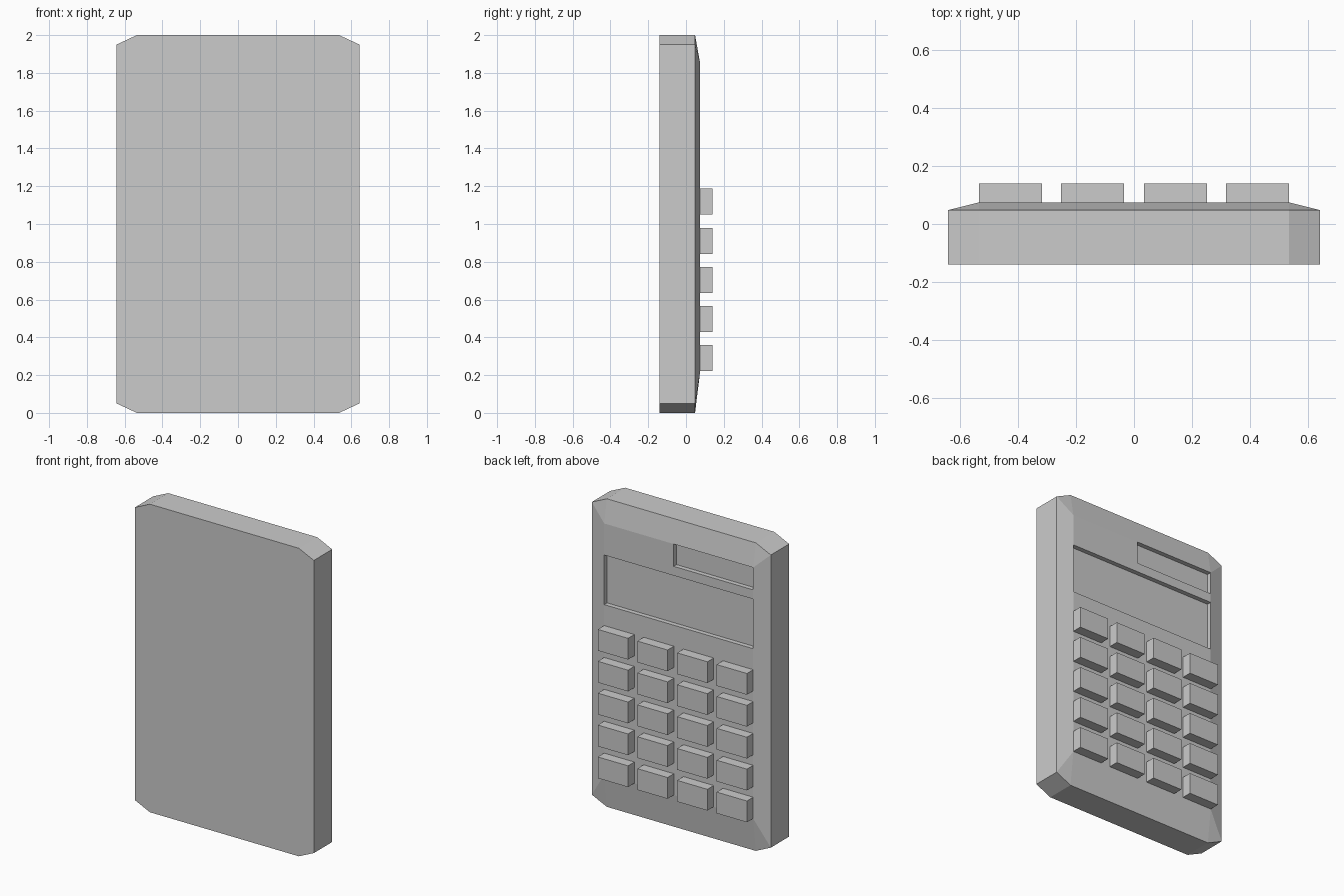
import bpy, bmesh
from mathutils import Vector

if "Cube" in bpy.data.objects:
    bpy.data.objects.remove(bpy.data.objects["Cube"])

W, IN = 0.643, 0.535            # half width of the body and of its raised face
BACK, RIM, FACE = -0.14, 0.048, 0.075
Z0, Z1 = 0.22, 1.85             # raised face bottom and top
RECESS = 0.03


def add_object(name, bm):
    bmesh.ops.recalc_face_normals(bm, faces=bm.faces)
    mesh = bpy.data.meshes.new(name)
    bm.to_mesh(mesh)
    bm.free()
    obj = bpy.data.objects.new(name, mesh)
    bpy.context.collection.objects.link(obj)
    return obj


# Body: octagonal slab with a bevelled face
bm = bmesh.new()
outline = [(-IN, 0), (IN, 0), (W, 0.05), (W, 1.95),
           (IN, 2), (-IN, 2), (-W, 1.95), (-W, 0.05)]
back = [bm.verts.new((x, BACK, z)) for x, z in outline]
rim = [bm.verts.new((x, RIM, z)) for x, z in outline]
a, b, c, d = [bm.verts.new((x, FACE, z))
              for x, z in ((-IN, Z0), (IN, Z0), (IN, Z1), (-IN, Z1))]
bm.faces.new(back)
bm.faces.new((a, b, c, d))
inner = [a, b, b, c, c, d, d, a]
for i in range(8):
    j = (i + 1) % 8
    bm.faces.new((back[i], back[j], rim[j], rim[i]))
    corner = [rim[i], rim[j], inner[j]]
    if inner[i] is not inner[j]:
        corner.append(inner[i])
    bm.faces.new(corner)
bmesh.ops.recalc_face_normals(bm, faces=bm.faces)


def front_faces(z_min, z_max, x_max=9):
    return [f for f in bm.faces
            if all(abs(v.co.y - FACE) < 1e-5 for v in f.verts)
            and z_min < f.calc_center_median().z < z_max
            and f.calc_center_median().x < x_max]


def cut(faces, co, no):
    geom = set(faces)
    for f in faces:
        geom.update(f.edges)
        geom.update(f.verts)
    bmesh.ops.bisect_plane(bm, geom=list(geom), dist=1e-5,
                           plane_co=co, plane_no=no)


# Display window and solar panel, sunk into the face
for z in (1.323, 1.645, 1.705):
    cut(front_faces(Z0, Z1), (0, FACE, z), (0, 0, 1))
cut(front_faces(1.705, Z1), (0.036, FACE, 1.8), (1, 0, 0))
for faces in (front_faces(1.323, 1.645), front_faces(1.705, Z1, 0)):
    ext = bmesh.ops.extrude_face_region(bm, geom=faces)["geom"]
    bmesh.ops.translate(bm, vec=Vector((0, -RECESS, 0)),
                        verts=[g for g in ext if isinstance(g, bmesh.types.BMVert)])
    left = [f for f in faces if f.is_valid]
    if left:
        bmesh.ops.delete(bm, geom=left, context='FACES_ONLY')
add_object("body", bm)

# Keys: four columns by five rows
for row in range(5):
    for col in range(4):
        key = bmesh.new()
        bmesh.ops.create_cube(key, size=1)
        bmesh.ops.scale(key, vec=(0.217, 0.07, 0.138), verts=key.verts)
        x = (-0.427, -0.143, 0.143, 0.427)[col]
        bmesh.ops.translate(key, vec=(x, 0.105, 0.29 + row * 0.207), verts=key.verts)
        add_object(f"key_{row + 1}_{col + 1}", key)
